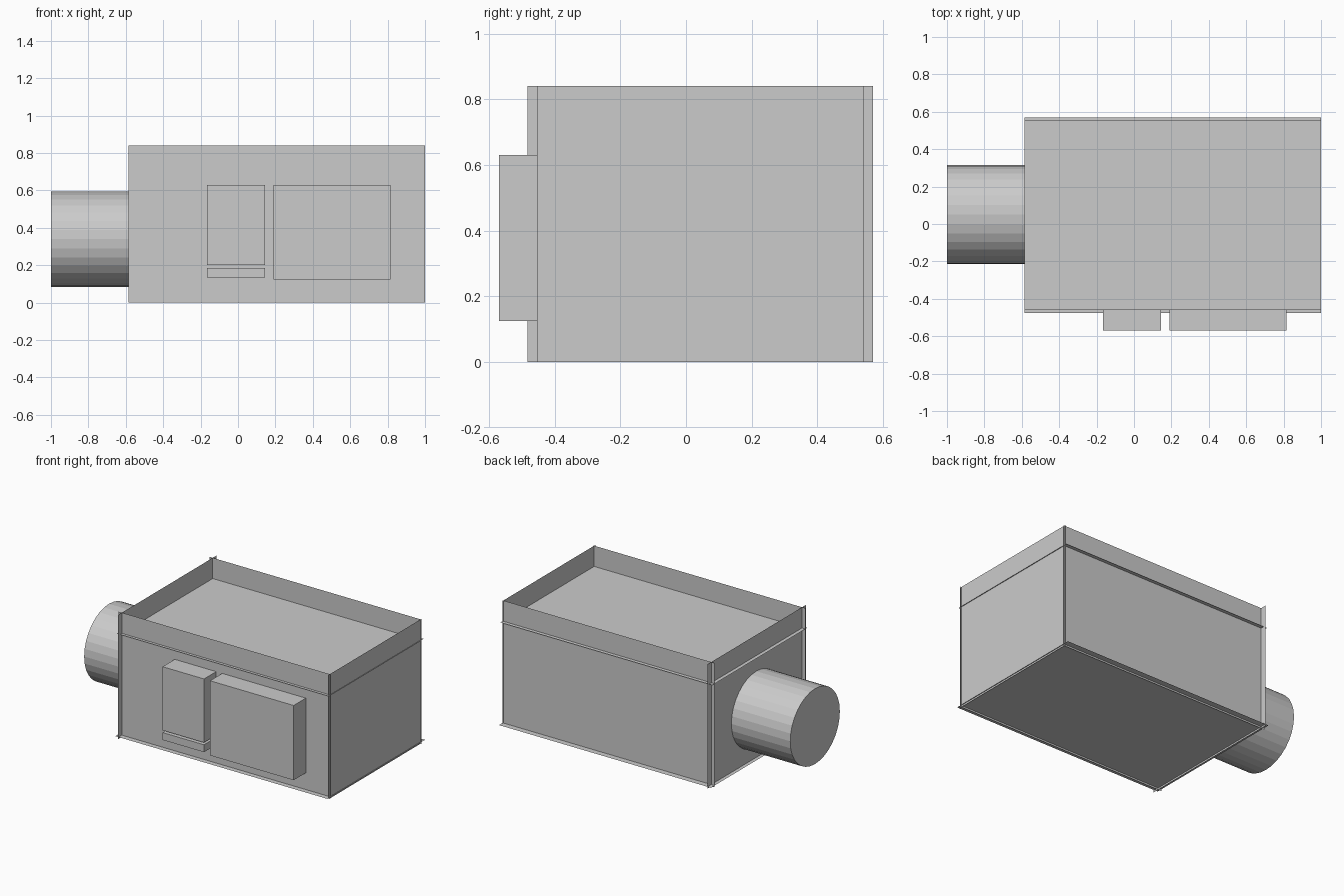
import bpy
import bmesh
from math import radians
from mathutils import Matrix

if "Cube" in bpy.data.objects:
    bpy.data.objects.remove(bpy.data.objects["Cube"])


def finish(name, bm):
    me = bpy.data.meshes.new(name)
    bmesh.ops.recalc_face_normals(bm, faces=bm.faces)
    bm.to_mesh(me)
    bm.free()
    ob = bpy.data.objects.new(name, me)
    bpy.context.collection.objects.link(ob)
    return ob


def box(name, x, y, z):
    """Box from (min, max) ranges."""
    bm = bmesh.new()
    size = [r[1] - r[0] for r in (x, y, z)]
    mid = [(r[0] + r[1]) / 2 for r in (x, y, z)]
    bmesh.ops.create_cube(bm, size=1, matrix=Matrix.Translation(mid) @ Matrix.Diagonal((*size, 1)))
    return finish(name, bm)


def sheet(name, axis, pos, a, b):
    """Paper-thin panel at pos on an axis, spanning ranges a and b on the other two."""
    bm = bmesh.new()
    corners = [(a[0], b[0]), (a[1], b[0]), (a[1], b[1]), (a[0], b[1])]
    verts = []
    for c in corners:
        co = list(c)
        co.insert(axis, pos)
        verts.append(bm.verts.new(co))
    bm.faces.new(verts)
    return finish(name, bm)


WIDE, TALL = (-0.585, 1.0), (0.0, 0.84)

# Crossing panels of the open-topped case
sheet("front_panel", 1, -0.44, WIDE, TALL)
sheet("back_panel", 1, 0.53, WIDE, TALL)
sheet("left_panel", 0, -0.56, (-0.483, 0.57), TALL)
sheet("right_panel", 0, 0.995, (-0.454, 0.54), TALL)
sheet("bottom_plate", 2, 0.012, WIDE, (-0.475, 0.57))
sheet("recessed_top_plate", 2, 0.70, WIDE, (-0.46, 0.555))

# Control boxes on the front
FRONT = (-0.57, -0.44)
box("large_front_box", (0.19, 0.815), FRONT, (0.125, 0.63))
box("small_front_box", (-0.165, 0.145), FRONT, (0.20, 0.63))
box("lower_front_strip", (-0.165, 0.145), FRONT, (0.135, 0.185))

# Slightly oval drum on the left side
bm = bmesh.new()
bmesh.ops.create_cone(bm, cap_ends=True, segments=32, radius1=1, radius2=1, depth=0.44,
                      matrix=Matrix.Translation((-0.78, 0.05, 0.34))
                      @ Matrix.Diagonal((1, 0.265, 0.255, 1))
                      @ Matrix.Rotation(radians(90), 4, 'Y'))
finish("side_drum", bm)
